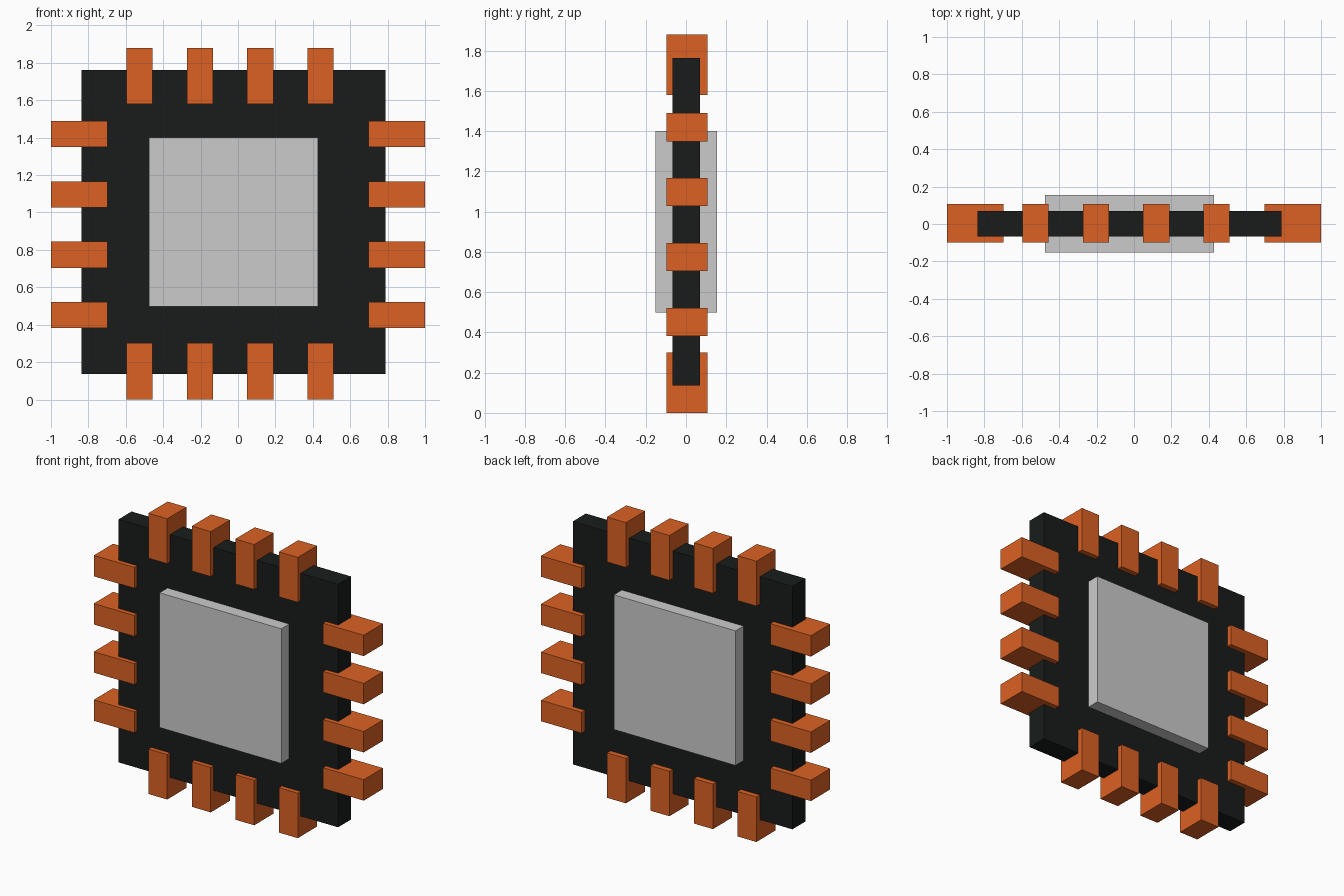
import bpy

if "Cube" in bpy.data.objects:
    bpy.data.objects.remove(bpy.data.objects["Cube"])


def material(name, color):
    mat = bpy.data.materials.new(name)
    mat.diffuse_color = color
    mat.use_nodes = True
    mat.node_tree.nodes["Principled BSDF"].inputs["Base Color"].default_value = mat.diffuse_color
    return mat


def box(name, center, size, mat=None):
    bpy.ops.mesh.primitive_cube_add(size=1, location=center)
    obj = bpy.context.object
    obj.name = name
    obj.scale = size
    bpy.ops.object.transform_apply(location=False, rotation=False, scale=True)
    if mat:
        obj.data.materials.append(mat)
    return obj


black = material("board_black", (0.009, 0.012, 0.011, 1))
orange = material("pin_orange", (0.72, 0.12, 0.017, 1))

# Square board and the grey die that pokes out of both faces
box("board", (-0.024, 0.001, 0.949), (1.627, 0.138, 1.627), black)
box("die", (-0.024, 0.001, 0.949), (0.902, 0.306, 0.902))

# Four pins along each edge
PITCH, WIDTH, LENGTH, DEPTH, PIN_Y = 0.3225, 0.14, 0.301, 0.204, 0.004
for i in range(4):
    x = -0.526 + i * PITCH
    z = 0.452 + i * PITCH
    for side, pz in (("bottom", LENGTH / 2), ("top", 1.88 - LENGTH / 2)):
        box(f"{side}_pin_{i + 1}", (x, PIN_Y, pz), (WIDTH, DEPTH, LENGTH), orange)
    for side, sign in (("left", -1), ("right", 1)):
        box(f"{side}_pin_{i + 1}", (sign * (1 - LENGTH / 2), PIN_Y, z),
            (LENGTH, DEPTH, WIDTH), orange)
